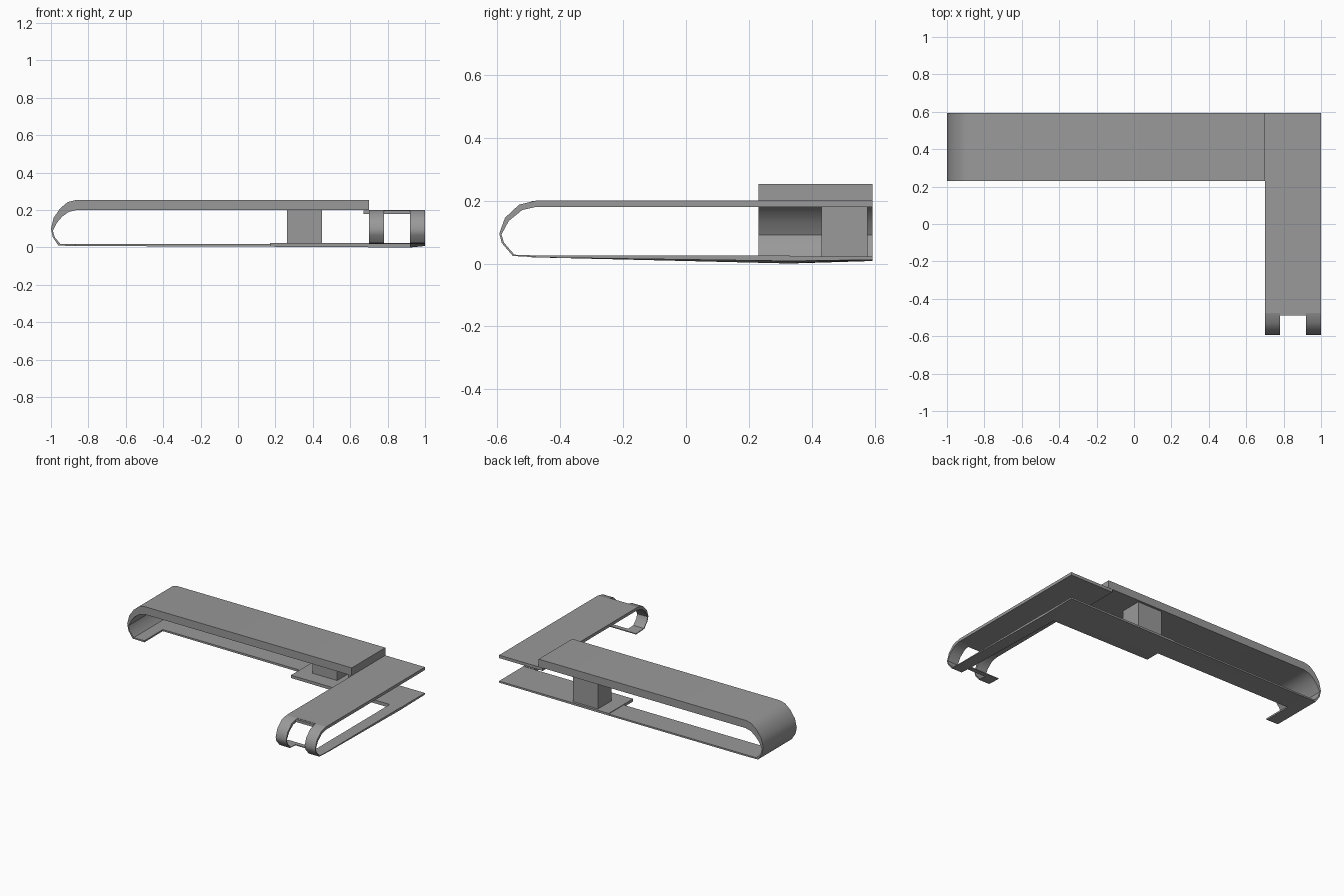
import bpy, bmesh, math

if "Cube" in bpy.data.objects:
    bpy.data.objects.remove(bpy.data.objects["Cube"])

grey = bpy.data.materials.new("dark_grey")
grey.diffuse_color = (.32, .32, .32, 1)
grey.use_nodes = True
grey.node_tree.nodes["Principled BSDF"].inputs["Base Color"].default_value = grey.diffuse_color


def make_object(name, bm):
    bmesh.ops.recalc_face_normals(bm, faces=bm.faces[:])
    mesh = bpy.data.meshes.new(name)
    bm.to_mesh(mesh)
    bm.free()
    mesh.materials.append(grey)
    ob = bpy.data.objects.new(name, mesh)
    bpy.context.collection.objects.link(ob)
    return ob


def ribbon(name, outer, inner, lo, hi, axis):
    """Sweep a tapering band (outer and inner lines) from lo to hi along an axis."""
    bm = bmesh.new()

    def point(p, w):
        return (p[0], w, p[1]) if axis == 'Y' else (w, p[0], p[1])

    rows = [[bm.verts.new(point(p, w)) for p in (o, i) for w in (lo, hi)]
            for o, i in zip(outer, inner)]
    for a, b in zip(rows, rows[1:]):
        for i, j in ((0, 1), (1, 3), (3, 2), (2, 0)):
            bm.faces.new((a[i], a[j], b[j], b[i]))
    for r in (rows[0], rows[-1]):
        bm.faces.new((r[0], r[1], r[3], r[2]))
    ob = make_object(name, bm)
    # Smooth the curl, keep the band edges crisp
    bpy.ops.object.select_all(action='DESELECT')
    ob.select_set(True)
    bpy.context.view_layer.objects.active = ob
    bpy.ops.object.shade_smooth_by_angle(angle=math.radians(40))
    return ob


def slab(name, outline, top, bottoms):
    """Flat-topped plate from a plan outline; the underside height varies per corner."""
    bm = bmesh.new()
    up = [bm.verts.new((x, y, top)) for x, y in outline]
    dn = [bm.verts.new((x, y, z)) for (x, y), z in zip(outline, bottoms)]
    bm.faces.new(up)
    under = bm.faces.new(dn[::-1])
    for i in range(len(up)):
        j = (i + 1) % len(up)
        bm.faces.new((up[i], dn[i], dn[j], up[j]))
    bmesh.ops.triangulate(bm, faces=[under])
    return make_object(name, bm)


def box(name, x0, x1, y0, y1, z0, z1):
    return slab(name, [(x0, y0), (x1, y0), (x1, y1), (x0, y1)], z1, [z0] * 4)


# Long upper top with its curled, thinning left end
long_outer = [(.70, .253), (-.87, .253), (-.91, .243), (-.95, .21), (-.985, .16),
              (-1, .10), (-.99, .055), (-.96, .01), (-.87, .008)]
long_inner = [(.70, .20), (-.865, .20), (-.905, .19), (-.94, .165), (-.97, .13),
              (-.99, .09), (-.98, .055), (-.95, .019), (-.87, .019)]
ribbon("long_top", long_outer, long_inner, .23, .593, 'Y')

# Short lower top, flat part
box("short_top", .70, 1, -.475, .593, .18, .20)
box("short_top_tab", .67, .70, .23, .593, .18, .199)
for i, (x0, x1) in enumerate(((.70, .78), (.92, 1))):
    # Curled loops either side of the end notch
    outer = [(-.475, .20), (-.53, .187), (-.575, .145), (-.593, .095),
             (-.585, .065), (-.55, .024), (-.46, .019)]
    inner = [(-.475, .18), (-.52, .17), (-.563, .135), (-.586, .092),
             (-.578, .066), (-.545, .028), (-.46, .025)]
    ribbon(f"end_loop_{i + 1}", outer, inner, x0, x1, 'X')
box("end_cross_piece", .78, .92, -.49, -.46, .019, .025)
box("notch_edge", .78, .92, -.49, -.475, .18, .198)

# Thin base: rails along the outer edges and a plate at the corner
slab("back_rail", [(-.87, .43), (.17, .43), (.17, .593), (-.87, .593)], .019,
     [.008, .004, .008, .008])
slab("corner_plate", [(.17, .33), (.92, .33), (1, .33), (1, .593), (.17, .593), (.17, .43)],
     .023, [.004, 0, .008, .012, .008, .004])
slab("side_rail", [(.92, -.46), (1, -.46), (1, .33), (.92, .33)], .025,
     [.019, .019, .008, 0])

# Support block between base and long top, set in slightly from the back
box("support_block", .262, .45, .43, .577, .015, .20)
